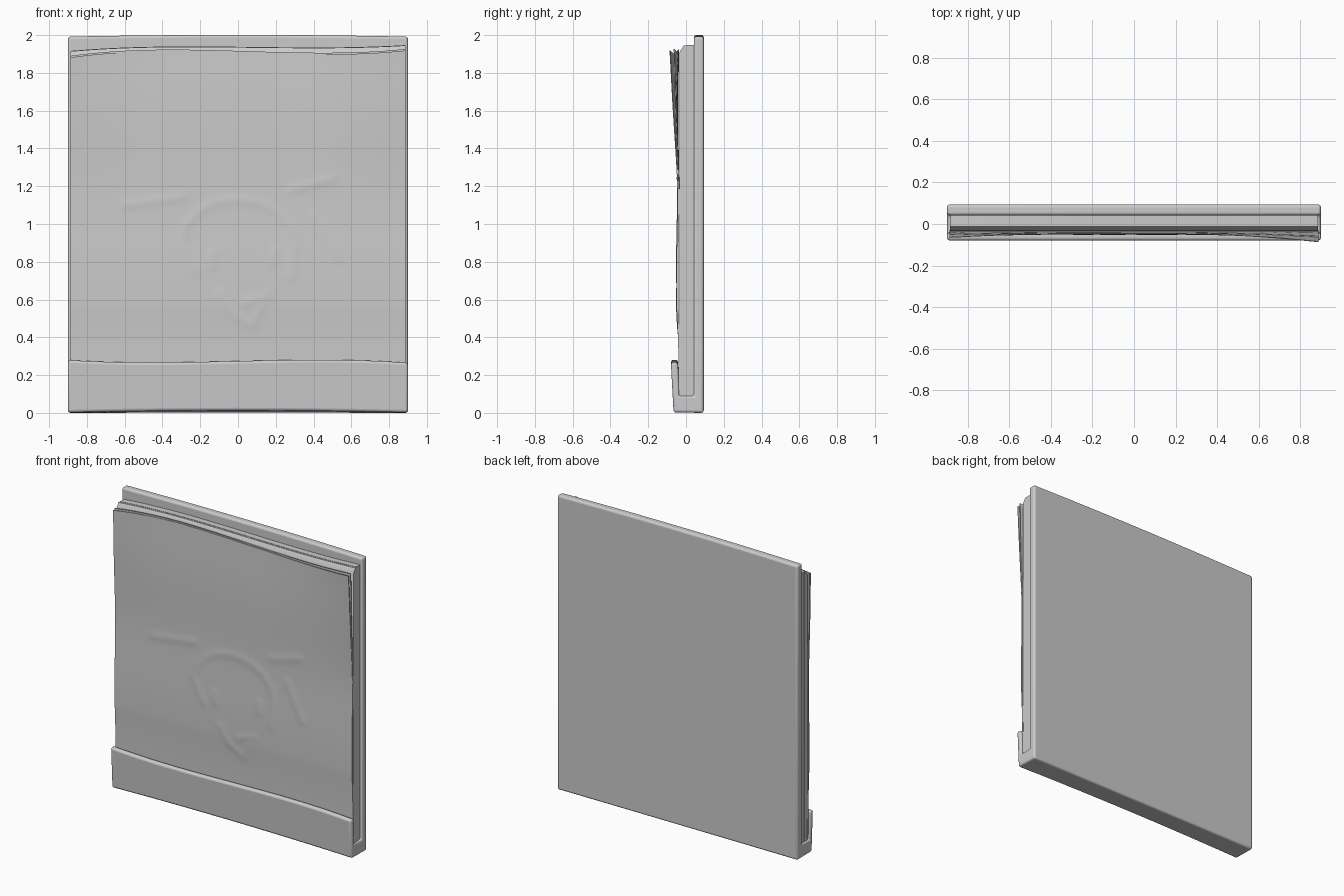
import bpy, bmesh, math
from mathutils import Vector

if "Cube" in bpy.data.objects:
    bpy.data.objects.remove(bpy.data.objects["Cube"], do_unlink=True)

grey = bpy.data.materials.new("plain grey")
grey.use_nodes = True
colour = (0.6, 0.6, 0.6, 1)
grey.diffuse_color = colour
grey.node_tree.nodes["Principled BSDF"].inputs["Base Color"].default_value = colour


def wave(x, *values):
    """Smooth curve through four values spaced evenly from left to right."""
    knots = (-0.9, -0.3, 0.3, 0.9)
    total = 0
    for i, value in enumerate(values):
        for j, knot in enumerate(knots):
            if i != j:
                value *= (x - knot) / (knots[i] - knot)
        total += value
    return total


def sweep(name, profile, half_width, steps, bevel=0):
    """Carry a (y, z) outline, which may vary with x, across the width."""
    bm = bmesh.new()
    rings = []
    for i in range(steps + 1):
        x = half_width * (2 * i / steps - 1)
        rings.append([bm.verts.new((x, y, z)) for y, z in profile(x)])
    for a, b in zip(rings, rings[1:]):
        for k in range(len(a)):
            bm.faces.new((a[k - 1], a[k], b[k], b[k - 1]))
    bm.faces.new(rings[0])
    bm.faces.new(rings[-1][::-1])
    bmesh.ops.recalc_face_normals(bm, faces=bm.faces[:])
    mesh = bpy.data.meshes.new(name)
    bm.to_mesh(mesh)
    bm.free()
    mesh.materials.append(grey)
    obj = bpy.data.objects.new(name, mesh)
    bpy.context.collection.objects.link(obj)
    if bevel:
        mod = obj.modifiers.new("rounded edges", "BEVEL")
        mod.width, mod.segments = bevel, 4
        mod.limit_method, mod.angle_limit = "ANGLE", math.radians(30)
    bpy.ops.object.select_all(action="DESELECT")
    obj.select_set(True)
    bpy.context.view_layer.objects.active = obj
    bpy.ops.object.shade_smooth_by_angle(angle=math.radians(35))
    return obj


# Cover: back board, bottom fold and front lip
def cover(x):
    top = wave(x, 1.992, 2.0, 2.0, 1.992)
    lip = wave(x, 0.28, 0.268, 0.28, 0.265)
    base = wave(x, 0.002, 0.012, 0.012, 0.002)
    return [(0.094, 0), (0.094, top), (0.042, top), (0.042, 0.09),
            (-0.037, 0.09), (-0.042, lip), (-0.08, lip), (-0.066, base)]


sweep("cover", cover, 0.9, 24, 0.014)


# Paper block in two stacks, the front one with a sloping top
def rear_stack(x):
    top = wave(x, 1.915, 1.94, 1.935, 1.948)
    return [(0.044, 0.085), (0.044, top), (0, top), (0, 0.085)]


def front_stack(x):
    top = wave(x, 1.913, 1.938, 1.933, 1.946)
    return [(0.001, 0.085), (0.001, top), (-0.012, top), (-0.034, top - 0.035),
            (-0.034, 0.085)]


sweep("rear_paper_stack", rear_stack, 0.885, 24)
sweep("front_paper_stack", front_stack, 0.887, 24)

# Faint relief drawing on the top sheet, as strokes of points (x, z)
arch = [(0.3 * math.cos(a), 0.9 + 0.23 * math.sin(a))
        for a in (math.pi * i / 8 for i in range(9))]
strokes = [arch,
           [(-0.3, 0.9), (-0.22, 0.75)], [(0.3, 0.9), (0.28, 0.72)],
           [(-0.14, 0.78), (-0.14, 0.84)], [(0.19, 0.8), (0.19, 0.86)],
           [(-0.1, 0.63), (-0.04, 0.53), (0.08, 0.46), (0.15, 0.62), (0.03, 0.58)],
           [(-0.6, 1.1), (-0.3, 1.14)], [(0.28, 1.18), (0.5, 1.24)],
           [(0.4, 1.05), (0.52, 0.82)]]
segments = [(Vector(a), Vector(b)) for s in strokes for a, b in zip(s, s[1:])]


def relief(x, z):
    if abs(x) > 0.7 or not 0.35 < z < 1.35:
        return 0
    p = Vector((x, z))
    near = 1
    for a, b in segments:
        d = b - a
        t = min(1, max(0, (p - a).dot(d) / d.length_squared))
        near = min(near, (p - a - d * t).length)
    return 0.003 * math.exp(-(near / 0.025) ** 2)


# Loose sheets: gently bowed, with the top corners curling forward
def sheet(name, curl, offset, drop, thick, drawn, steps):
    def profile(x):
        top = wave(x, 1.88, 1.915, 1.9, 1.92) - drop
        lift = curl * max(0, wave(x, 0.022, -0.002, 0.002, 0.043))
        front = []
        for i in range(steps + 1):
            z = 0.095 + (top - 0.095) * i / steps
            rise = min(1, max(0, (z - 0.25) / 0.3))
            bow = 0.009 * rise + 0.003 * rise * math.cos(7 * (z - 0.7))
            y = -0.039 - bow - lift * max(0, (z - 1.1) / 0.82) ** 1.6
            front.append((y + offset - (relief(x, z) if drawn else 0), z))
        return front + [(y + thick, z) for y, z in reversed(front)]
    sweep(name, profile, 0.888, steps)


sheet("top_sheet", 1, 0, 0, 0.004, True, 110)
sheet("second_sheet", 0.55, 0.004, -0.008, 0.006, False, 40)
